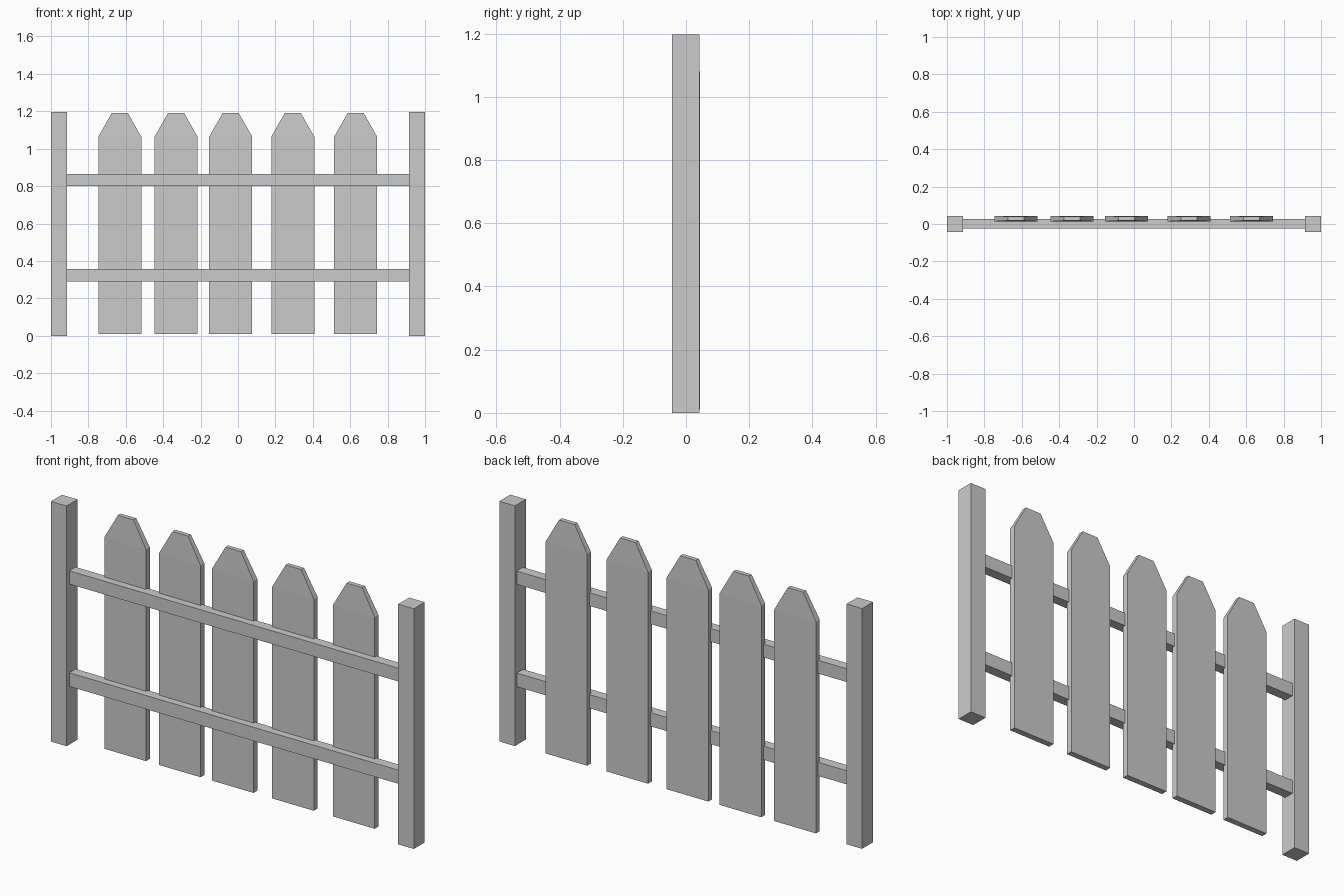
import bpy, bmesh

if "Cube" in bpy.data.objects:
    bpy.data.objects.remove(bpy.data.objects["Cube"])


def loft(name, sections):
    """Solid from stacked rectangles: (x centre, half width, y centre, half depth, z)."""
    bm = bmesh.new()
    rings = []
    for cx, hw, cy, hd, z in sections:
        rings.append([bm.verts.new((cx + sx * hw, cy + sy * hd, z))
                      for sx, sy in ((-1, -1), (1, -1), (1, 1), (-1, 1))])
    bm.faces.new(rings[0][::-1])
    for lo, hi in zip(rings, rings[1:]):
        for i in range(4):
            j = (i + 1) % 4
            bm.faces.new((lo[i], lo[j], hi[j], hi[i]))
    bm.faces.new(rings[-1])
    mesh = bpy.data.meshes.new(name)
    bm.to_mesh(mesh)
    bm.free()
    obj = bpy.data.objects.new(name, mesh)
    bpy.context.collection.objects.link(obj)
    return obj


# End posts
for side, x in (("left", -0.957), ("right", 0.957)):
    loft(f"{side}_post", [(x, 0.043, -0.001, 0.043, z) for z in (0, 1.197)])

# Horizontal rails
for level, z0, z1 in (("lower", 0.29, 0.358), ("upper", 0.80, 0.866)):
    loft(f"{level}_rail", [(0, 0.918, 0.002, 0.025, z) for z in (z0, z1)])

# Unevenly spaced pickets with tapered heads
for n, x in enumerate((-0.632, -0.331, -0.039, 0.293, 0.629), 1):
    loft(f"picket_{n}", [(x, 0.115, 0.029, 0.015, 0.01),
                         (x, 0.115, 0.029, 0.015, 1.064),
                         (x, 0.043, 0.029, 0.011, 1.191)])
